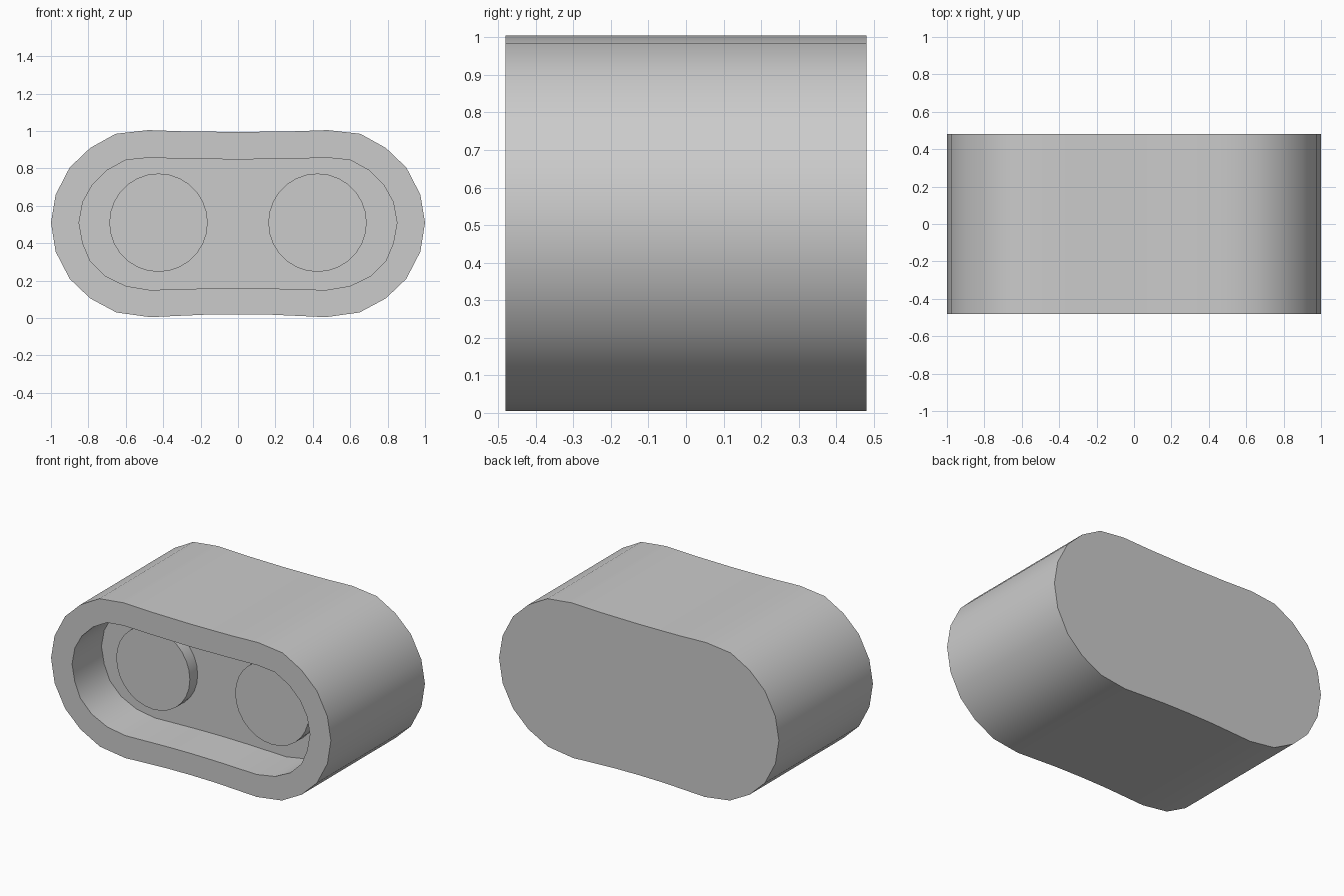
import bpy
import bmesh
import math

if "Cube" in bpy.data.objects:
    bpy.data.objects.remove(bpy.data.objects["Cube"])

FRONT, BACK, FLOOR, FACE = -0.48, 0.48, -0.18, -0.26

# Right halves of the outlines (x, z), bottom centre to top centre
OUTER = [(0, 0.02), (0.18, 0.018), (0.47, 0.005), (0.65, 0.03), (0.79, 0.105),
         (0.90, 0.21), (0.975, 0.355), (1.0, 0.51), (0.975, 0.66), (0.90, 0.805),
         (0.79, 0.91), (0.655, 0.985), (0.48, 1.005), (0.28, 0.998), (0, 0.995)]
INNER = [(0, 0.16), (0.18, 0.158), (0.47, 0.15), (0.60, 0.172), (0.71, 0.225),
         (0.79, 0.305), (0.83, 0.40), (0.85, 0.51), (0.83, 0.62), (0.78, 0.71),
         (0.70, 0.79), (0.60, 0.845), (0.48, 0.857), (0.28, 0.852), (0, 0.848)]


def finish(bm, name):
    bmesh.ops.recalc_face_normals(bm, faces=bm.faces)
    mesh = bpy.data.meshes.new(name)
    bm.to_mesh(mesh)
    bm.free()
    ob = bpy.data.objects.new(name, mesh)
    bpy.context.collection.objects.link(ob)
    bpy.ops.object.select_all(action='DESELECT')
    bpy.context.view_layer.objects.active = ob
    ob.select_set(True)
    bpy.ops.object.shade_smooth_by_angle(angle=math.radians(35))
    return ob


def ring(bm, half, y):
    full = half + [(-x, z) for x, z in half[-2:0:-1]]
    return [bm.verts.new((x, y, z)) for x, z in full]


def bridge(bm, a, b):
    n = len(a)
    for i in range(n):
        j = (i + 1) % n
        bm.faces.new((a[i], a[j], b[j], b[i]))


# Housing: closed back, outer wall, front rim, recess wall and recess floor
bm = bmesh.new()
rings = [ring(bm, OUTER, BACK), ring(bm, OUTER, FRONT),
         ring(bm, INNER, FRONT), ring(bm, INNER, FLOOR)]
for a, b in zip(rings, rings[1:]):
    bridge(bm, a, b)
bm.faces.new(rings[0])
bm.faces.new(rings[-1])
finish(bm, "housing")

# Two round pads standing on the recess floor
for side, x in (("left", -0.425), ("right", 0.425)):
    bm = bmesh.new()
    circle = [(x + 0.263 * math.cos(t), 0.51 + 0.263 * math.sin(t))
              for t in (math.tau * i / 28 for i in range(28))]
    face = [bm.verts.new((px, FACE, pz)) for px, pz in circle]
    base = [bm.verts.new((px, FLOOR, pz)) for px, pz in circle]
    bridge(bm, face, base)
    bm.faces.new(face)
    finish(bm, side + "_round_pad")
